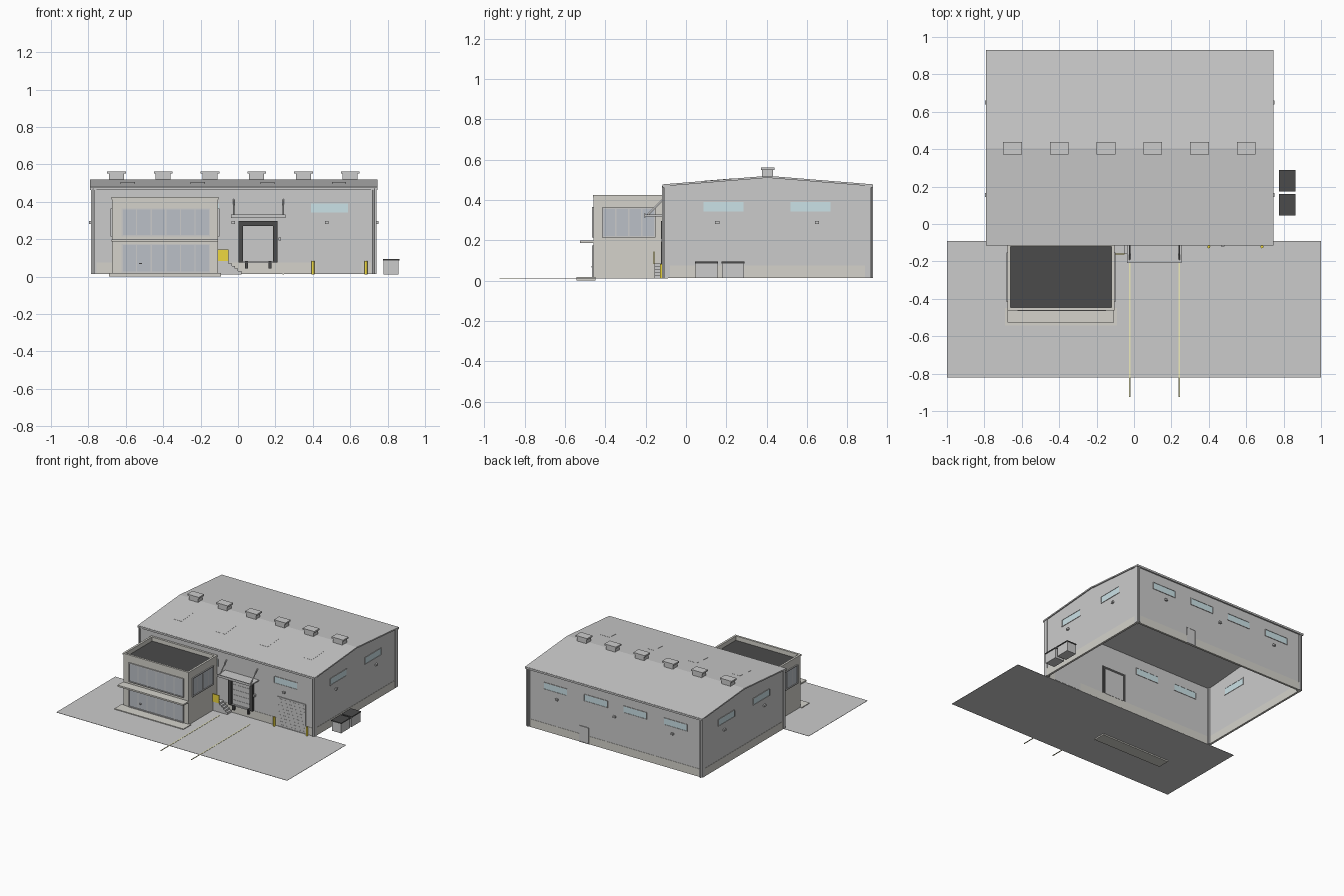
import bpy, bmesh
from math import radians
from mathutils import Vector

if "Cube" in bpy.data.objects:
    bpy.data.objects.remove(bpy.data.objects["Cube"])


def mat(name, r, g, b):
    m = bpy.data.materials.new(name)
    m.diffuse_color = (r, g, b, 1)
    m.use_nodes = True
    m.node_tree.nodes["Principled BSDF"].inputs["Base Color"].default_value = m.diffuse_color
    return m


DARK = mat("dark", .07, .07, .07)
YELLOW = mat("yellow", .85, .68, .05)
LINE = mat("pale_yellow", .85, .83, .5)
CREAM = mat("cream", .66, .65, .6)
GLASS = mat("glass", .6, .76, .8)
OGLASS = mat("office_glass", .5, .53, .57)


def finish(name, bm, m=None):
    bmesh.ops.recalc_face_normals(bm, faces=bm.faces)
    me = bpy.data.meshes.new(name)
    bm.to_mesh(me)
    bm.free()
    ob = bpy.data.objects.new(name, me)
    bpy.context.collection.objects.link(ob)
    if m:
        me.materials.append(m)
    return ob


def boxes(name, items, m=None):
    """One object from boxes given as (x0, x1, y0, y1, z0, z1)."""
    bm = bmesh.new()
    for x0, x1, y0, y1, z0, z1 in items:
        for v in bmesh.ops.create_cube(bm, size=1)["verts"]:
            v.co = Vector((x0 if v.co.x < 0 else x1, y0 if v.co.y < 0 else y1,
                           z0 if v.co.z < 0 else z1))
    return finish(name, bm, m)


def prism(name, pts, a0, a1, axis="x", m=None):
    """Extrude a profile: (y, z) points along x, or (x, z) points along y."""
    bm = bmesh.new()
    co = (lambda p, a: (a, p[0], p[1])) if axis == "x" else (lambda p, a: (p[0], a, p[1]))
    f = bm.faces.new([bm.verts.new(co(p, a0)) for p in pts])
    g = bmesh.ops.extrude_face_region(bm, geom=[f])["geom"]
    d = Vector((a1 - a0, 0, 0) if axis == "x" else (0, a1 - a0, 0))
    # keep the base cap so the prism is closed
    if not f.is_valid or len(bm.faces) < len(pts) + 2:
        base = [v for v in bm.verts if v not in g]
        bmesh.ops.contextual_create(bm, geom=base)
    bmesh.ops.translate(bm, vec=d, verts=[v for v in g if isinstance(v, bmesh.types.BMVert)])
    return finish(name, bm, m)


def rod(name, a, b, r, m=None, n=12):
    a, b = Vector(a), Vector(b)
    bm = bmesh.new()
    bmesh.ops.create_cone(bm, cap_ends=True, segments=n, radius1=r, radius2=r, depth=(b - a).length)
    rot = (b - a).to_track_quat("Z", "Y")
    for v in bm.verts:
        v.co = rot @ v.co + (a + b) / 2
    return finish(name, bm, m)


def on(wall, u0, u1, z0, z1, d0, d1):
    """Box on a wall: u along it, d outward from it."""
    axis, plane, s = wall
    d = sorted((plane + s * d0, plane + s * d1))
    return (u0, u1, *d, z0, z1) if axis == "y" else (*d, u0, u1, z0, z1)


def frame(wall, u0, u1, z0, z1, d0, d1, t):
    return [on(wall, u0, u0 + t, z0, z1, d0, d1), on(wall, u1 - t, u1, z0, z1, d0, d1),
            on(wall, u0 + t, u1 - t, z0, z0 + t, d0, d1), on(wall, u0 + t, u1 - t, z1 - t, z1, d0, d1)]


def ring(x0, x1, y0, y1, z0, z1, t):
    return [(x0, x1, y0, y0 + t, z0, z1), (x0, x1, y1 - t, y1, z0, z1),
            (x0, x0 + t, y0 + t, y1 - t, z0, z1), (x1 - t, x1, y0 + t, y1 - t, z0, z1)]


# yard and lane lines
boxes("yard", [(-1, 1, -.82, -.09, .01, .012)])
boxes("lane_lines", [(x - .004, x + .004, -.925, -.2, .0115, .0135) for x in (-.022, .243)], LINE)

# hall shell, open underneath
X0, X1, Y0, Y1, RY, T = -.783, .737, -.105, .915, .405, .012
FRONT, BACK, LEFT, RIGHT = ("y", Y0, -1), ("y", Y1, 1), ("x", X0, -1), ("x", X1, 1)
boxes("hall_long_walls", [on(w, X0, X1, .014, .47, -T, 0) for w in (FRONT, BACK)])
gable = [(Y0, .014), (Y1, .014), (Y1, .47), (RY, .51), (Y0, .47)]
prism("gable_left", gable, X0, X0 + T)
prism("gable_right", gable, X1 - T, X1)
boxes("hall_base_band", ring(X0 - .002, X1 + .002, Y0 - .002, Y1 + .002, .013, .075, .016), CREAM)
boxes("corner_trims", [(x, x + .03, y, y + .03, .014, .472)
                       for x in (X0 - .004, X1 - .026) for y in (Y0 - .004, Y1 - .026)])
for x in (X0 + .012, X1 - .012):
    for y in (Y0 - .009, Y1 + .009):
        rod("downpipe", (x, y, .014), (x, y, .47), .005)

# roof, gutters, skylights, ridge vents
E0, E1 = -.112, .925
prism("roof", [(E0, .468), (RY, .51), (E1, .468), (E1, .478), (RY, .52), (E0, .478)], -.79, .745)
boxes("gutters", [(-.79, .745, E0 - .004, E0 + .008, .463, .477), (-.79, .745, E1 - .008, E1 + .004, .463, .477)])
slope = lambda y: .478 + (y - E0) / (RY - E0) * .042
for x in (-.59, -.215, .157, .54):
    prism("skylight", [(.09, slope(.09) - .004), (.23, slope(.23) - .004),
                       (.23, slope(.23) + .001), (.09, slope(.09) + .001)], x - .038, x + .038)
vents = [-.65 + .25 * i for i in range(6)]
boxes("vent_bodies", [(x - .04, x + .04, RY - .027, RY + .027, .505, .552) for x in vents])
boxes("vent_caps", [(x - .05, x + .05, RY - .033, RY + .033, .55, .562) for x in vents])

# hall windows and lamps
spots = ([(FRONT, u) for u in (-.55, -.2, .488)] + [(BACK, u) for u in (-.55, -.2, .14, .488)]
         + [(w, u) for w in (LEFT, RIGHT) for u in (.187, .618)])
boxes("hall_windows", [on(w, u - .1, u + .1, .342, .392, -T - .001, .001) for w, u in spots], GLASS)
boxes("hall_window_frames", [b for w, u in spots
                             for b in frame(w, u - .103, u + .103, .339, .395, -T - .003, .004, .004)])
lamps = ([(FRONT, u) for u in (-.025, .475)] + [(BACK, u) for u in (-.525, -.025, .475)]
         + [(w, u) for w in (LEFT, RIGHT) for u in (.155, .65)])
boxes("wall_lamps", [on(w, u - .01, u + .01, .282, .296, 0, .014) for w, u in lamps])

# back door
boxes("back_door", [on(BACK, .205, .275, .014, .135, -T, .004)])
boxes("back_door_frame", frame(BACK, .2, .28, .013, .14, -T, .006, .005))

# roller door and bollards
boxes("roller_door", [on(FRONT, .423, .657, .014, .241, -T - .004, .003)])
boxes("roller_door_slats", [on(FRONT, .425, .655, .03 + .025 * i, .031 + .025 * i, 0, .004) for i in range(9)])
boxes("roller_door_frame", frame(FRONT, .419, .661, .013, .245, -T, .005, .004))
for x in (.4, .684):
    rod("bollard", (x, -.122, .012), (x, -.122, .082), .008, YELLOW)

# loading dock
boxes("dock_door", [on(FRONT, .025, .19, .075, .275, -T - .004, .003)])
boxes("dock_door_ribs", [on(FRONT, .028, .187, z, z + .002, 0, .005) for z in (.115, .155, .195, .235)])
boxes("dock_seal", [on(FRONT, .003, .028, .075, .297, -T - .002, .02), on(FRONT, .187, .212, .075, .297, -T - .002, .02),
                    on(FRONT, .028, .187, .27, .297, -T - .002, .02)], DARK)
boxes("dock_sill", [on(FRONT, .028, .187, .072, .082, 0, .014)])
boxes("dock_bumpers", [on(FRONT, x - .008, x + .008, .042, .082, 0, .02) for x in (.045, .172)], DARK)
boxes("signal_box", [on(FRONT, .216, .23, .192, .208, 0, .02)])
boxes("dock_canopy", [(-.037, .255, -.208, -.105, .318, .327), (-.037, .255, -.208, -.2, .314, .332)])
for x in (-.024, .243):
    rod("canopy_tie", (x, -.104, .412), (x, -.19, .326), .004)

# dock steps, landing and yellow guard
steps = [(-.05 + .017 * i, -.033 + .017 * i, -.157, Y0, .012, .071 - .014 * i) for i in range(4)]
boxes("dock_steps", steps + [(-.107, -.05, -.157, Y0, .012, .085)])
boxes("landing_guard", [(-.107, -.05, -.162, -.157, .083, .145)], YELLOW)

# office block
OX0, OX1, OY0 = -.673, -.108, -.458
OF, OL, OR = ("y", OY0, -1), ("x", OX0, -1), ("x", OX1, 1)
boxes("office_body", [(OX0, OX1, OY0, Y0, .012, .385)], CREAM)
boxes("office_parapet", ring(OX0, OX1, OY0, Y0, .385, .415, .01), CREAM)
boxes("office_coping", ring(OX0 - .004, OX1 + .004, OY0 - .004, Y0, .413, .425, .016), CREAM)
boxes("office_roof", [(OX0 + .01, OX1 - .01, OY0 + .01, Y0 - .01, .384, .39)], DARK)
boxes("entry_canopy", [(OX0 - .002, OX1 + .002, -.526, OY0, .187, .199)], CREAM)
boxes("entry_plinth", [(-.69, -.092, -.543, OY0 + .01, 0, .018)], CREAM)


def glazing(name, wall, u0, u1, z0, z1, n):
    boxes(name + "_glass", [on(wall, u0, u1, z0, z1, -.005, .002)], OGLASS)
    w = (u1 - u0) / n
    bars = [on(wall, u0 + w * i - .003, u0 + w * i + .003, z0, z1, -.004, .005) for i in range(1, n)]
    boxes(name + "_frame", frame(wall, u0 - .003, u1 + .003, z0 - .003, z1 + .003, -.004, .008, .007) + bars)


glazing("office_upper_window", OF, -.62, -.152, .218, .362, 6)
glazing("office_lower_window", OF, -.62, -.152, .022, .172, 6)
glazing("office_right_window", OR, -.413, -.155, .218, .36, 4)
glazing("office_left_window", OL, -.413, -.155, .218, .36, 4)
boxes("entry_handle", [on(OF, -.53, -.514, .066, .072, .002, .012)])

# waste bins
bins = [(.045, .16), (.175, .29)]
boxes("bin_bodies", [(.779, .859, a + .003, b - .003, .012, .087) for a, b in bins])
boxes("bin_lids", [(.775, .863, a, b, .086, .094) for a, b in bins], DARK)
